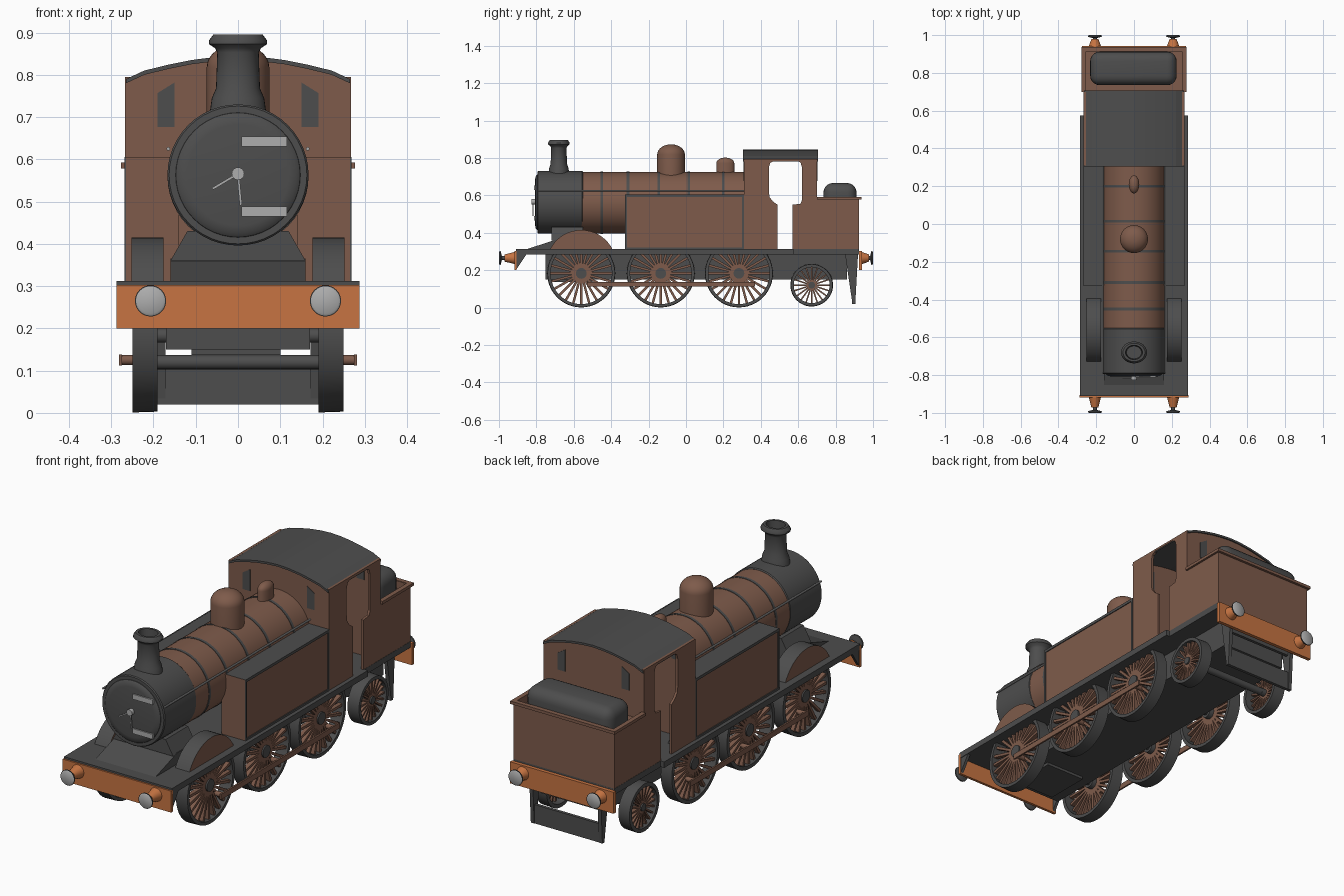
import bpy, bmesh
from math import sin, cos, pi, radians
from mathutils import Vector, Matrix

if "Cube" in bpy.data.objects:
    bpy.data.objects.remove(bpy.data.objects["Cube"])


def material(name, r, g, b):
    m = bpy.data.materials.new(name)
    m.use_nodes = True
    m.diffuse_color = (r, g, b, 1)
    m.node_tree.nodes["Principled BSDF"].inputs["Base Color"].default_value = (r, g, b, 1)
    return m


BROWN = material("brown paint", 0.21, 0.105, 0.07)
DARK = material("dark grey iron", 0.075, 0.075, 0.075)
ORANGE = material("orange paint", 0.57, 0.175, 0.055)
STEEL = material("light steel", 0.42, 0.42, 0.42)


def finish(name, bm, mat, smooth=False):
    bmesh.ops.recalc_face_normals(bm, faces=bm.faces)
    me = bpy.data.meshes.new(name)
    bm.to_mesh(me)
    bm.free()
    me.materials.append(mat)
    ob = bpy.data.objects.new(name, me)
    bpy.context.collection.objects.link(ob)
    if smooth:
        bpy.ops.object.select_all(action="DESELECT")
        bpy.context.view_layer.objects.active = ob
        ob.select_set(True)
        bpy.ops.object.shade_smooth_by_angle(angle=radians(35))
    return ob


def paint(ob, mat, rule):
    """Give a second colour to the faces that satisfy the rule."""
    ob.data.materials.append(mat)
    for p in ob.data.polygons:
        if rule(p):
            p.material_index = 1


def box(name, x, y, z, mat, bevel=0):
    bm = bmesh.new()
    bmesh.ops.create_cube(bm, size=1)
    for v in bm.verts:
        v.co = [(a + b) / 2 + c * (b - a) for (a, b), c in zip((x, y, z), v.co)]
    if bevel:
        bmesh.ops.bevel(bm, geom=bm.edges[:], offset=bevel, segments=5,
                        profile=0.5, affect="EDGES")
    return finish(name, bm, mat, bevel > 0)


def prism(name, outline, axis, lo, hi, mat, smooth=False):
    """Extrude an outline, (y, z) along x or (x, z) along y."""
    bm = bmesh.new()
    put = (lambda a, b, t: (t, a, b)) if axis == "x" else (lambda a, b, t: (a, t, b))
    ends = [[bm.verts.new(put(a, b, t)) for a, b in outline] for t in (lo, hi)]
    for ring in ends:
        bm.faces.new(ring)
    n = len(outline)
    for i in range(n):
        j = (i + 1) % n
        bm.faces.new((ends[0][i], ends[0][j], ends[1][j], ends[1][i]))
    return finish(name, bm, mat, smooth)


TURN = {"x": Matrix.Rotation(pi / 2, 3, "Y"), "y": Matrix.Rotation(-pi / 2, 3, "X"),
        "z": Matrix.Identity(3)}


def lathe(name, profile, at, axis, mat, n=32, squash=(1, 1), closed=False):
    """Turn a (radius, height) profile about an axis through a point."""
    bm = bmesh.new()
    rings = [[bm.verts.new(TURN[axis] @ Vector((r * cos(2 * pi * i / n) * squash[0],
              r * sin(2 * pi * i / n) * squash[1], h)) + Vector(at)) for i in range(n)]
             for r, h in profile]
    pairs = list(zip(rings, rings[1:]))
    if closed:
        pairs.append((rings[-1], rings[0]))
    else:
        bm.faces.new(rings[0])
        bm.faces.new(rings[-1])
    for a, b in pairs:
        for i in range(n):
            j = (i + 1) % n
            bm.faces.new((a[i], a[j], b[j], b[i]))
    return finish(name, bm, mat, True)


def rod(name, r, at, axis, length, mat, n=12):
    return lathe(name, [(r, 0), (r, length)], at, axis, mat, n)


def wheel(name, s, y, z, r, count):
    tyre = [(r - 0.016, -0.03), (r + 0.002, -0.03), (r, 0.03), (r - 0.016, 0.03)]
    lathe(name + "_tyre", tyre, (s * 0.22, y, z), "x", DARK, 48, closed=True)
    rod(name + "_hub", r * 0.16, (s * 0.222 - 0.025, y, z), "x", 0.05, DARK, 20)
    bm = bmesh.new()
    for i in range(count):
        place = (Matrix.Translation((s * 0.23, y, z)) @ Matrix.Rotation(2 * pi * i / count, 4, "X")
                 @ Matrix.Translation((0, 0, r * 0.52)) @ Matrix.Diagonal((0.02, r * 0.07, r * 0.84, 1)))
        bmesh.ops.create_cube(bm, size=1, matrix=place)
    finish(name + "_spokes", bm, BROWN)


# Chassis
box("footplate", (-0.287, 0.287), (-0.91, 0.575), (0.283, 0.312), DARK)
box("rear_footplate", (-0.268, 0.268), (0.575, 0.925), (0.283, 0.312), DARK)
box("frame", (-0.17, 0.17), (-0.75, 0.86), (0.15, 0.29), DARK)
box("cylinder_block", (-0.11, 0.1), (-0.72, -0.5), (0.137, 0.2), DARK)
box("front_beam", (-0.288, 0.288), (-0.918, -0.905), (0.2, 0.303), ORANGE)
box("rear_beam", (-0.275, 0.275), (0.925, 0.942), (0.2, 0.303), ORANGE)
box("rear_guard", (-0.19, 0.19), (0.888, 0.903), (0.02, 0.11), DARK)
box("rear_guard_top", (-0.19, 0.19), (0.888, 0.903), (0.2, 0.29), DARK)
prism("front_cover", [(-0.89, 0.3), (-0.69, 0.365), (-0.55, 0.365), (-0.55, 0.3)],
      "x", -0.16, 0.16, DARK)
prism("smokebox_saddle", [(-0.16, 0.36), (-0.12, 0.43), (0.12, 0.43), (0.16, 0.36)],
      "y", -0.72, -0.55, DARK)

# Boiler and smokebox
MID = 0.563
rod("boiler", 0.165, (0, -0.56, MID - 0.003), "y", 0.87, BROWN, 48)
for y in (-0.45, -0.31, -0.145, 0.015, 0.2):
    rod("boiler_band", 0.167, (0, y - 0.007, MID - 0.003), "y", 0.014, DARK, 48)
lathe("smokebox", [(0.163, 0), (0.167, 0.005), (0.167, 0.24), (0.163, 0.245)],
      (0, -0.795, MID), "y", DARK, 48)
lathe("smokebox_door", [(0.12, -0.01), (0.138, -0.007), (0.147, 0), (0.15, 0.01)],
      (0, -0.797, MID), "y", DARK, 48)
for z in (0.477, 0.642):
    box("door_hinge", (0.008, 0.116), (-0.813, -0.804), (z - 0.012, z + 0.012), STEEL)
rod("door_knob", 0.015, (0, -0.825, 0.566), "y", 0.02, STEEL, 16)
for turn, length in ((pi * 0.97, 0.075), (pi * 1.33, 0.07)):
    bm = bmesh.new()
    bmesh.ops.create_cube(bm, size=1, matrix=Matrix.Translation((0, -0.817, 0.566))
                          @ Matrix.Rotation(turn, 4, "Y")
                          @ Matrix.Translation((0, 0, length / 2))
                          @ Matrix.Diagonal((0.006, 0.005, length, 1)))
    finish("door_handle", bm, STEEL)

# Chimney and domes
lathe("chimney", [(0.068, -0.03), (0.062, 0.012), (0.052, 0.035), (0.049, 0.12), (0.054, 0.13),
                  (0.069, 0.14), (0.069, 0.148), (0.058, 0.163), (0.045, 0.163), (0.04, 0.1)],
      (0, -0.68, 0.733), "z", DARK, squash=(1, 0.84))


def dome(name, y, r, top, squash):
    cap = 0.055 if r > 0.06 else 0.03
    arc = [(r * cos(a * pi / 16), top - cap + cap * sin(a * pi / 16)) for a in range(8)]
    lathe(name, [(r, 0.66)] + arc, (0, y, 0), "z", BROWN, squash=squash)


dome("steam_dome", -0.08, 0.074, 0.873, (1, 1))
dome("small_dome", 0.21, 0.048, 0.802, (0.58, 1))

# Cab: arched outline shared by the end walls and the roof
right = [(0.265, 0.79), (0.222, 0.81), (0.165, 0.824), (0.11, 0.835), (0.055, 0.842), (0, 0.845)]
arch = right + [(-x, z) for x, z in right[-2::-1]]
inner = [(x, z - 0.01) for x, z in arch]
for name, y in (("cab_front_wall", 0.31), ("cab_rear_wall", 0.688)):
    prism(name, [(0.265, 0.31)] + inner + [(-0.265, 0.31)], "y", y, y + 0.012, BROWN)
prism("cab_roof", arch + inner[::-1], "y", 0.305, 0.706, DARK)

side_outline = [(0.31, 0.31), (0.49, 0.31), (0.49, 0.55), (0.465, 0.567), (0.447, 0.59),
                (0.443, 0.62), (0.443, 0.75), (0.45, 0.773), (0.47, 0.785), (0.595, 0.785),
                (0.613, 0.775), (0.62, 0.75), (0.62, 0.575), (0.612, 0.555), (0.57, 0.55),
                (0.57, 0.31), (0.925, 0.31), (0.925, 0.59), (0.70, 0.59), (0.70, 0.795), (0.31, 0.795)]

# Bunker
box("bunker_rear_wall", (-0.265, 0.265), (0.913, 0.925), (0.303, 0.59), BROWN)
box("bunker_floor", (-0.26, 0.26), (0.69, 0.92), (0.54, 0.555), BROWN)
box("bunker_rear_lip", (-0.277, 0.277), (0.915, 0.937), (0.578, 0.592), BROWN)
box("coal", (-0.232, 0.226), (0.735, 0.912), (0.5, 0.666), DARK, 0.05)

for s in (-1, 1):
    side = "left" if s > 0 else "right"

    def sx(a, b):
        return tuple(sorted((s * a, s * b)))

    # Cab side with doorway, bunker lip and windows
    prism(side + "_cab_side", side_outline, "x", *sx(0.255, 0.267), BROWN)
    box(side + "_bunker_lip", sx(0.255, 0.277), (0.70, 0.93), (0.578, 0.592), BROWN)
    pane = [(s * 0.15, 0.677), (s * 0.19, 0.677), (s * 0.19, 0.757), (s * 0.15, 0.782)]
    for y in (0.307, 0.685):
        prism(side + "_window", pane, "y", y, y + 0.018, DARK)

    # Side tank with dark top and edging
    tank = box(side + "_tank", sx(0.14, 0.265), (-0.325, 0.312), (0.31, 0.604), BROWN)
    paint(tank, DARK, lambda p: p.normal.z > 0.5)
    for y, z in (((-0.325, 0.31), (0.592, 0.605)), ((-0.325, 0.31), (0.312, 0.322)),
                 ((-0.325, -0.316), (0.312, 0.605)), ((0.3, 0.311), (0.312, 0.605))):
        box(side + "_tank_edging", sx(0.264, 0.269), y, z, DARK)

    # Handrail
    rod(side + "_handrail", 0.0045, (s * 0.165, -0.79, 0.625), "y", 1.1, STEEL, 8)

    # Splasher over the leading wheel
    hump = [(-0.56 + 0.187 * cos(a), 0.228 + 0.187 * sin(a))
            for a in [radians(24 + 132 * i / 18) for i in range(19)]]
    guard = prism(side + "_splasher", hump, "x", *sx(0.176, 0.252), DARK, True)
    paint(guard, BROWN, lambda p: abs(p.normal.x) > 0.5)

    # Beam gusset and rear guard cheek
    prism(side + "_gusset", [(-0.91, 0.2), (-0.91, 0.29), (-0.85, 0.29)],
          "x", *sx(0.27, 0.284), DARK)
    prism(side + "_guard_cheek", [(0.85, 0.29), (0.92, 0.29), (0.905, 0.02), (0.89, 0.02)],
          "x", *sx(0.172, 0.19), DARK)

    # Buffers
    for end, y in ((-1, 0.915), (1, 0.938)):
        def along(points):
            return [(r, end * h) for r, h in points]
        spot = (s * 0.207, end * y, 0.265)
        tip = 1 - y
        lathe("buffer_socket", along([(0.033, 0), (0.03, 0.01), (0.019, tip * 0.65)]),
              spot, "y", ORANGE, 20)
        lathe("buffer_head", along([(0.01, 0), (0.01, tip - 0.016), (0.036, tip - 0.009),
                                    (0.037, tip - 0.003)]), spot, "y", DARK, 24)
        lathe("buffer_face", along([(0.036, tip - 0.004), (0.03, tip)]), spot, "y", STEEL, 24)

    # Wheels, crank pins and coupling rod
    for y in (-0.56, -0.135, 0.283):
        wheel(side + "_driving_wheel", s, y, 0.183, 0.18, 24)
        rod(side + "_crank_pin", 0.012, (s * 0.25 - 0.03, y + 0.05, 0.125), "x", 0.06, BROWN)
    wheel(side + "_trailing_wheel", s, 0.672, 0.12, 0.112, 20)
    box(side + "_coupling_rod", sx(0.274, 0.282), (-0.53, 0.37), (0.112, 0.138), BROWN)

# Axles
for y, z in ((-0.56, 0.183), (-0.135, 0.183), (0.283, 0.183), (0.672, 0.12)):
    rod("axle", 0.017, (-0.22, y, z), "x", 0.44, DARK, 16)
